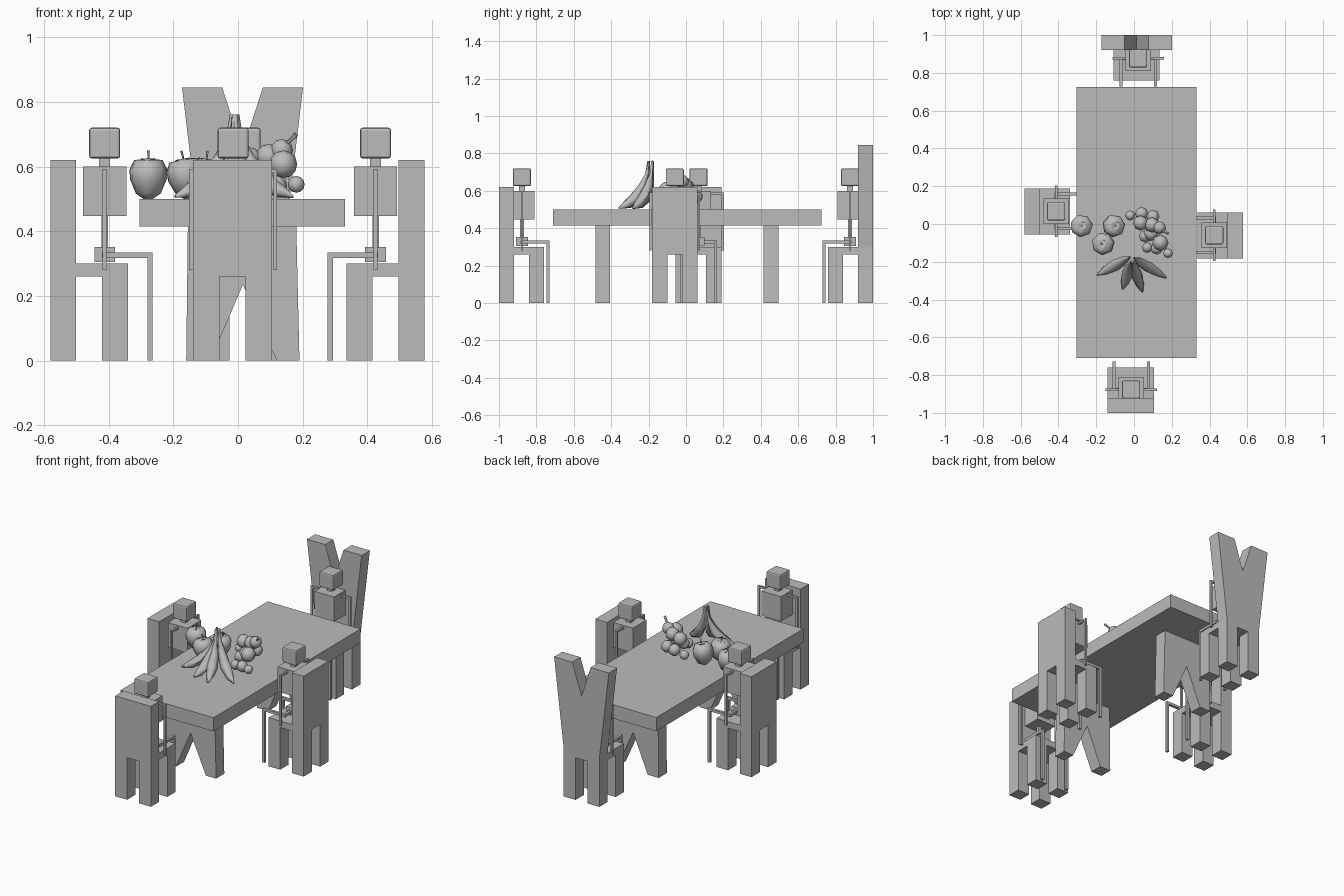
import bpy, bmesh, math
from mathutils import Matrix, Vector

if "Cube" in bpy.data.objects:
    bpy.data.objects.remove(bpy.data.objects["Cube"])

grey = bpy.data.materials.new("plain grey")
grey.diffuse_color = (0.5, 0.5, 0.5, 1)
grey.use_nodes = True
grey.node_tree.nodes["Principled BSDF"].inputs["Base Color"].default_value = grey.diffuse_color


def finish(name, bm, mat=Matrix(), smooth=None):
    bmesh.ops.recalc_face_normals(bm, faces=bm.faces)
    me = bpy.data.meshes.new(name)
    bm.to_mesh(me)
    bm.free()
    me.materials.append(grey)
    ob = bpy.data.objects.new(name, me)
    ob.matrix_world = mat
    bpy.context.collection.objects.link(ob)
    if smooth:
        bpy.ops.object.select_all(action='DESELECT')
        bpy.context.view_layer.objects.active = ob
        ob.select_set(True)
        bpy.ops.object.shade_smooth_by_angle(angle=math.radians(smooth))
    return ob


def boxes(name, spans, mat=Matrix(), bevel=0):
    """One object from boxes given as (x0, x1, y0, y1, z0, z1)."""
    bm = bmesh.new()
    for x0, x1, y0, y1, z0, z1 in spans:
        m = Matrix.Translation(((x0 + x1) / 2, (y0 + y1) / 2, (z0 + z1) / 2))
        bmesh.ops.create_cube(bm, size=1, matrix=m @ Matrix.Diagonal((x1 - x0, y1 - y0, z1 - z0, 1)))
    if bevel:
        bmesh.ops.bevel(bm, geom=bm.edges[:], offset=bevel, segments=2, profile=0.5, affect='EDGES')
    return finish(name, bm, mat)


def slab(name, profile, y0, y1, mat=Matrix()):
    """Profile in x, z extruded along y."""
    bm = bmesh.new()
    f = bm.faces.new([bm.verts.new((x, y0, z)) for x, z in profile])
    r = bmesh.ops.extrude_face_region(bm, geom=[f])
    bmesh.ops.translate(bm, verts=[v for v in r["geom"] if isinstance(v, bmesh.types.BMVert)],
                        vec=(0, y1 - y0, 0))
    return finish(name, bm, mat)


def tube(name, pts, radii, sides, mat=Matrix(), smooth=60):
    """Rings of varying radius along a path."""
    bm = bmesh.new()
    pts = [Vector(p) for p in pts]
    rings = []
    for i, p in enumerate(pts):
        d = (pts[min(i + 1, len(pts) - 1)] - pts[max(i - 1, 0)]).normalized()
        a = d.cross(Vector((0.31, 0.95, 0.02))).normalized()
        b = d.cross(a)
        rings.append([bm.verts.new(p + radii[i] * (a * math.cos(t) + b * math.sin(t)))
                      for t in (k * math.tau / sides for k in range(sides))])
    for r, s in zip(rings, rings[1:]):
        for k in range(sides):
            bm.faces.new((r[k], r[(k + 1) % sides], s[(k + 1) % sides], s[k]))
    bm.faces.new(rings[0])
    bm.faces.new(rings[-1])
    return finish(name, bm, mat, smooth)


# Table
boxes("table_top", [(-0.305, 0.33, -0.71, 0.725, 0.415, 0.5)])
trestle = [(-0.16, 0), (-0.085, 0), (0.015, 0.235), (0.12, 0), (0.19, 0), (0.18, 0.42), (-0.155, 0.42)]
for name, y in (("front", -0.485), ("back", 0.415)):
    slab(name + "_table_leg", trestle, y, y + 0.08)

# Chair backs: plain, and a tall forked one
arch = [(0.122, 0), (0.04, 0), (0.04, 0.26), (-0.04, 0.26), (-0.04, 0), (-0.122, 0)]
plain = arch + [(-0.122, 0.62), (0.122, 0.62)]
forked = arch + [(-0.122, 0.3), (-0.187, 0.845), (-0.063, 0.845), (0, 0.65),
                 (0.063, 0.845), (0.187, 0.845), (0.122, 0.3)]


def chair(name, mat, back):
    slab(name + "_chair_back", back, 0, 0.08, mat)
    boxes(name + "_chair_seat", [(-0.122, 0.122, 0.08, 0.24, 0.26, 0.3)], mat)
    boxes(name + "_chair_front_legs",
          [(s - 0.041, s + 0.041, 0.16, 0.24, 0, 0.26) for s in (-0.081, 0.081)], mat)


def figure(name, mat):
    """Seated figure, head above the origin, facing +y."""
    boxes(name + "_figure_head", [(-0.048, 0.048, -0.048, 0.048, 0.625, 0.72)], mat, 0.008)
    boxes(name + "_figure_neck", [(-0.017, 0.017, -0.017, 0.017, 0.6, 0.625)], mat)
    boxes(name + "_figure_torso", [(-0.067, 0.067, -0.067, 0.067, 0.447, 0.6)], mat)
    boxes(name + "_figure_spine", [(-0.01, 0.01, -0.01, 0.01, 0.35, 0.447)], mat)
    boxes(name + "_figure_pelvis", [(-0.032, 0.032, -0.032, 0.032, 0.305, 0.352)], mat)
    boxes(name + "_figure_shoulders", [(-0.135, 0.135, -0.006, 0.006, 0.58, 0.592)], mat)
    boxes(name + "_figure_hips", [(-0.098, 0.098, -0.008, 0.008, 0.319, 0.335)], mat)
    for side, s in (("left", -1), ("right", 1)):
        a, h = s * 0.13, s * 0.091
        boxes(f"{name}_figure_{side}_arm", [(a - 0.006, a + 0.006, -0.006, 0.006, 0.28, 0.592)], mat)
        boxes(f"{name}_figure_{side}_leg",
              [(h - 0.008, h + 0.008, -0.008, 0.148, 0.318, 0.334),
               (h - 0.008, h + 0.008, 0.132, 0.148, 0, 0.318)], mat)


# Four places: chair position, figure position, turn, back shape
for name, c, f, turn, back in (
        ("front", (-0.017, -1), (-0.015, -0.877), 0, plain),
        ("back", (0.014, 1), (0.022, 0.877), 180, forked),
        ("left", (-0.58, 0.067), (-0.412, 0.067), -90, plain),
        ("right", (0.576, -0.06), (0.425, -0.06), 90, plain)):
    rot = Matrix.Rotation(math.radians(turn), 4, 'Z')
    chair(name, Matrix.Translation((*c, 0)) @ rot, back)
    figure(name, Matrix.Translation((*f, 0)) @ rot)

# Apples with stems
for i, (x, y, tilt) in enumerate(((-0.278, -0.01, 0), (-0.16, -0.105, -10), (-0.11, -0.01, 10))):
    m = Matrix.Translation((x, y, 0.562)) @ Matrix.Rotation(math.radians(tilt), 4, 'Y')
    tube(f"apple_{i + 1}", [(0, 0, z) for z in (-0.062, -0.045, 0.0, 0.03, 0.058, 0.063, 0.045)],
         [0.015, 0.04, 0.059, 0.06, 0.045, 0.025, 0.004], 7, m)
    tube(f"apple_stem_{i + 1}", [(0, 0, 0.04), (0.002, 0, 0.07), (0, 0, 0.088)],
         [0.003, 0.003, 0.004], 5, m)

# Bunch of grapes
grapes = [(-0.02, 0.045, 0.55, 0.027), (0.04, 0.055, 0.57, 0.035), (0.1, 0.04, 0.57, 0.035),
          (0.035, 0.005, 0.62, 0.04), (0.095, -0.005, 0.63, 0.04), (0.135, -0.02, 0.65, 0.035),
          (0.06, -0.065, 0.56, 0.033), (0.14, -0.1, 0.607, 0.043), (0.07, -0.125, 0.535, 0.028),
          (0.12, -0.13, 0.54, 0.032), (0.18, -0.155, 0.545, 0.026), (0.09, -0.05, 0.58, 0.04)]
bm = bmesh.new()
for x, y, z, r in grapes:
    bmesh.ops.create_uvsphere(bm, u_segments=8, v_segments=6, radius=r,
                              matrix=Matrix.Translation((x, y, z)))
finish("grapes", bm, smooth=60)
tube("grape_stem", [(0.13, -0.02, 0.66), (0.155, -0.035, 0.675), (0.18, -0.05, 0.7)],
     [0.006, 0.006, 0.008], 5)

# Bananas fanned out from a common crown
reach = (0, 0.05, 0.2, 0.45, 0.75, 1)
height = (0.76, 0.69, 0.62, 0.56, 0.525, 0.507)
for i, (x, y) in enumerate(((-0.195, -0.27), (-0.06, -0.345), (0.045, -0.36), (0.17, -0.285))):
    base = Vector((-0.01 + 0.05 * x, -0.1 + 0.28 * y, 0))
    pts = [base.lerp(Vector((x, y, 0)), t) + Vector((0, 0, z)) for t, z in zip(reach, height)]
    tube(f"banana_{i + 1}", pts, [0.006, 0.009, 0.024, 0.031, 0.022, 0.004], 6)
